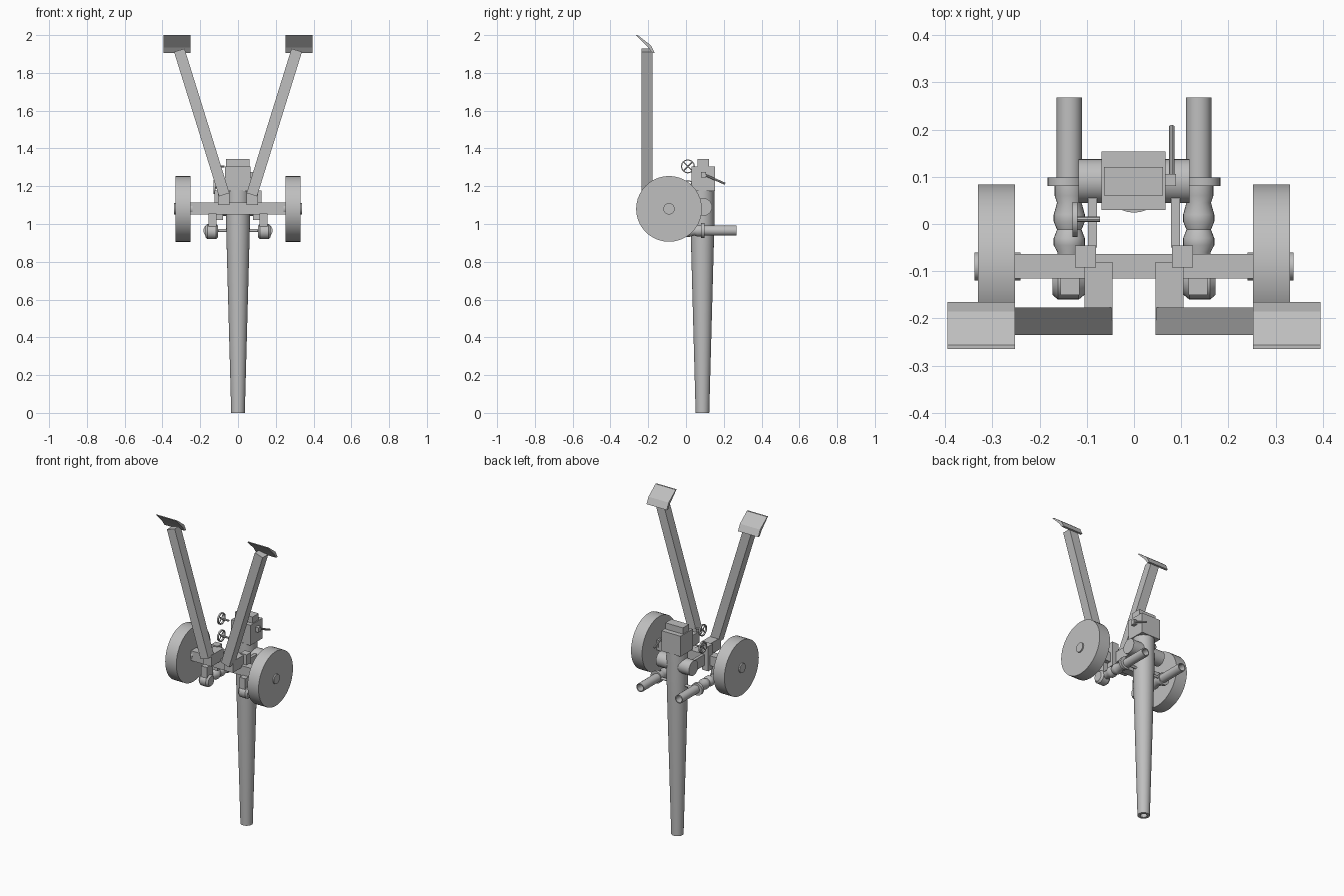
import bpy, bmesh, math
from mathutils import Matrix, Vector

if "Cube" in bpy.data.objects:
    bpy.data.objects.remove(bpy.data.objects["Cube"])

metal = bpy.data.materials.new("grey metal")
metal.diffuse_color = (0.52, 0.52, 0.52, 1)
metal.use_nodes = True
metal.node_tree.nodes["Principled BSDF"].inputs["Base Color"].default_value = metal.diffuse_color


def finish(name, bm, smooth=False):
    bmesh.ops.recalc_face_normals(bm, faces=bm.faces[:])
    me = bpy.data.meshes.new(name)
    bm.to_mesh(me)
    bm.free()
    me.materials.append(metal)
    ob = bpy.data.objects.new(name, me)
    bpy.context.collection.objects.link(ob)
    if smooth:
        bpy.ops.object.select_all(action='DESELECT')
        ob.select_set(True)
        bpy.context.view_layer.objects.active = ob
        bpy.ops.object.shade_smooth_by_angle(angle=math.radians(35))
    return ob


def box(name, x, y, z):
    bm = bmesh.new()
    bmesh.ops.create_cube(bm, size=1)
    for v in bm.verts:
        v.co = [(a[0] + a[1]) / 2 + c * (a[1] - a[0]) for a, c in zip((x, y, z), v.co)]
    return finish(name, bm)


def lathe(name, profile, origin, axis, n=24):
    """Revolve (radius, distance) points about an axis; radius 0 closes the end."""
    bm = bmesh.new()
    rings = []
    for r, h in profile:
        if r == 0:
            rings.append([bm.verts.new((0, 0, h))] * n)
        else:
            rings.append([bm.verts.new((r * math.cos(2 * math.pi * i / n),
                                        r * math.sin(2 * math.pi * i / n), h)) for i in range(n)])
    for a, b in zip(rings, rings[1:]):
        for i in range(n):
            j = (i + 1) % n
            quad = list(dict.fromkeys((a[i], a[j], b[j], b[i])))
            bm.faces.new(quad)
    rot = Vector((0, 0, 1)).rotation_difference(Vector(axis)).to_matrix().to_4x4()
    bm.transform(Matrix.Translation(origin) @ rot)
    return finish(name, bm, True)


def rod(name, a, b, r, n=24):
    a, b = Vector(a), Vector(b)
    d = b - a
    return lathe(name, [(0, 0), (r, 0), (r, d.length), (0, d.length)], a, d.normalized(), n)


def sided(s, a, b):
    return tuple(sorted((s * a, s * b)))


# Barrel with a bored muzzle at the bottom, and the breech at the top
lathe("barrel", [(0, .15), (.02, .15), (.02, 0), (.036, 0), (.06, .88), (.063, 1.0),
                 (.063, 1.18), (0, 1.18)], (0, .087, 0), (0, 0, 1), 28)
box("breech", (-.069, .067), (.03, .153), (1.175, 1.305))
box("breech_block", (-.063, .061), (.06, .121), (1.3, 1.345))
rod("trunnion", (-.117, .091, 1.09), (.117, .091, 1.09), .047)

# Axle and cross rod
box("axle", (-.255, .255), (-.115, -.063), (1.05, 1.113))
rod("cross_rod", (-.12, .09, .965), (.12, .09, .965), .008, 12)

for s, side in ((1, "right"), (-1, "left")):
    # Wheels and hubs
    rod(side + "_wheel", (s * .252, -.09, 1.08), (s * .33, -.09, 1.08), .174, 40)
    rod(side + "_hub", (s * .24, -.09, 1.08), (s * .338, -.09, 1.08), .03)

    # Trail leg, tilted outwards, with its foot block
    bottom, top = Vector((s * .073, -.206, 1.155)), Vector((s * .311, -.206, 1.92))
    d = top - bottom
    leg = box(side + "_trail_leg", (-.029, .029), (-.029, .029), (0, d.length))
    leg.data.transform(Matrix.Translation(bottom) @ Matrix.Rotation(math.atan2(d.x, d.z), 4, 'Y'))
    box(side + "_trail_mount", sided(s, .045, .105), (-.203, -.08), (1.1, 1.172))

    # Bent ground spade on the leg end
    bm = bmesh.new()
    prof = [(-.265, 2.0), (-.256, 2.0), (-.185, 1.945), (-.165, 1.905), (-.18, 1.905), (-.2, 1.935)]
    ends = [[bm.verts.new((s * x, y, z)) for y, z in prof] for x in (.252, .395)]
    for e in ends:
        bm.faces.new(e)
    for i in range(len(prof)):
        j = (i + 1) % len(prof)
        bm.faces.new((ends[0][i], ends[0][j], ends[1][j], ends[1][i]))
    finish(side + "_spade", bm)

    # Brackets joining axle and trunnion
    box(side + "_axle_bracket", sided(s, .08, .125), (-.092, -.046), (1.02, 1.178))
    box(side + "_cradle_arm", sided(s, .078, .097), (-.05, .075), (1.05, 1.12))

    # Side cylinder: ribbed sleeve, flange and open tube
    lathe(side + "_side_cylinder",
          [(0, -.115), (.025, -.115), (.025, -.06), (.033, -.045), (.033, -.03), (.026, -.012),
           (.033, .005), (.033, .02), (.026, .045), (.031, .06), (.031, .08), (.027, .08),
           (.027, .268), (.021, .268), (.021, .12), (0, .12)],
          (s * .137, 0, .965), (0, 1, 0))
    rod(side + "_flange", (s * .144, .08, .965), (s * .144, .098, .965), .039)
    lathe(side + "_pivot", [(0, -.034), (.03, -.034), (.04, -.022), (.04, .022), (.03, .034), (0, .034)],
          (s * .139, -.12, .96), (1, 0, 0))
    box(side + "_pivot_hanger", sided(s, .115, .156), (-.15, -.09), (.965, 1.055))

# Two aiming handwheels on the left, each with spokes and a shaft
for z, label in ((1.305, "upper"), (1.195, "lower")):
    lathe(label + "_handwheel_rim", [(.031, -.005), (.037, -.005), (.037, .005), (.031, .005), (.031, -.005)],
          (-.125, .01, z), (1, 0, 0), 16)
    for k in range(2):
        a = math.pi / 4 + k * math.pi / 2
        v = Vector((0, math.cos(a), math.sin(a))) * .033
        c = Vector((-.125, .01, z))
        rod(label + "_handwheel_spoke", c - v, c + v, .003, 8)
    rod(label + "_handwheel_shaft", (-.13, .01, z), (-.072, .01, z), .006, 10)

# Breech lever on the right
box("lever_mount", (.06, .089), (.08, .106), (1.245, 1.275))
rod("breech_lever", (.08, .095, 1.262), (.08, .207, 1.213), .006, 10)
